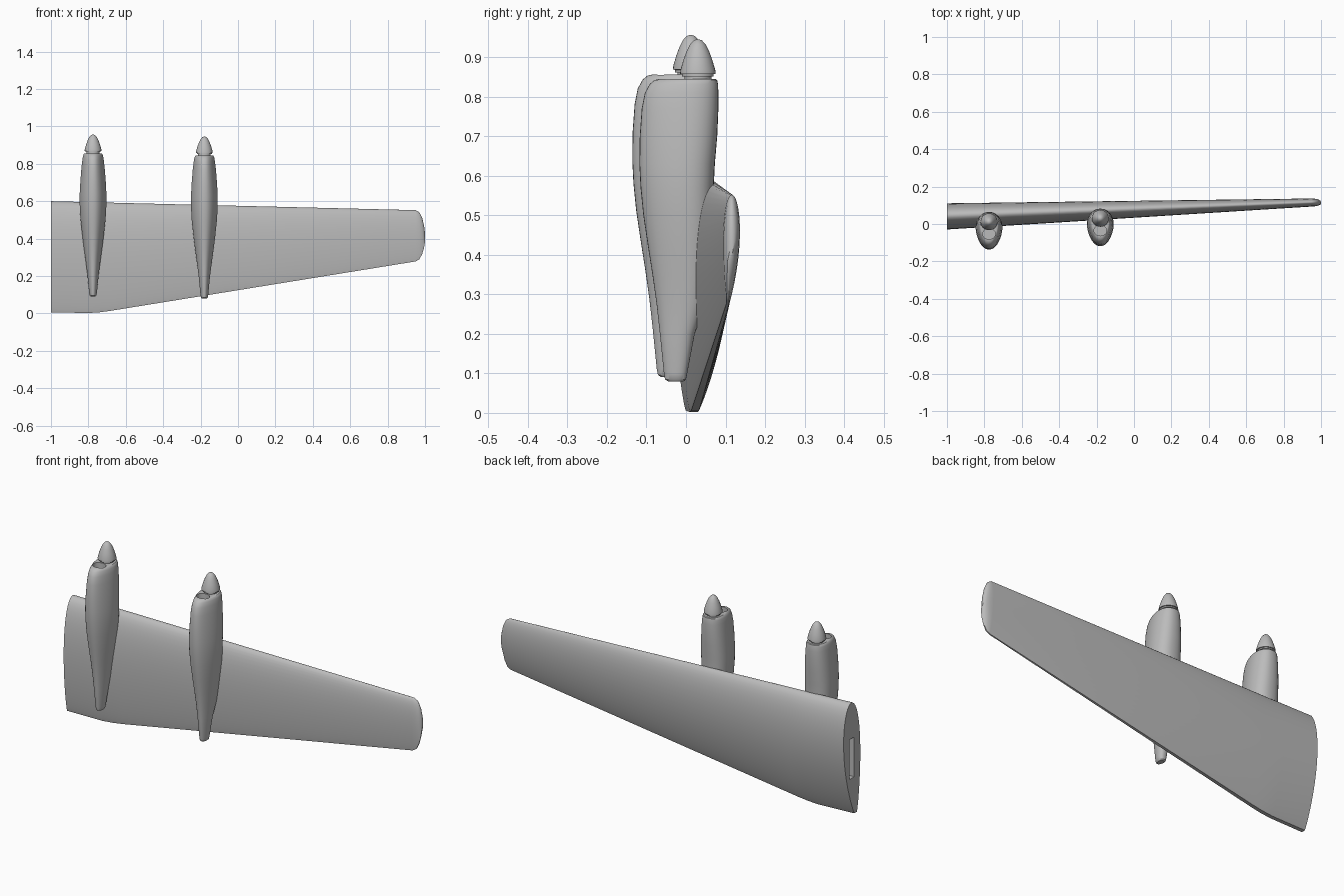
import bpy, bmesh, math
from mathutils import Vector

cube = bpy.data.objects.get("Cube")
if cube:
    bpy.data.objects.remove(cube, do_unlink=True)

# One plain grey for everything
grey = bpy.data.materials.new("plain_grey")
grey.use_nodes = True
colour = (0.5, 0.5, 0.5, 1)
grey.diffuse_color = colour
grey.node_tree.nodes["Principled BSDF"].inputs["Base Color"].default_value = colour


def lerp(a, b, t):
    return a + (b - a) * t


def loft(name, rings):
    """Skin a row of closed rings and cap both ends."""
    bm = bmesh.new()
    rows = [[bm.verts.new(p) for p in ring] for ring in rings]
    n = len(rows[0])
    for a, b in zip(rows, rows[1:]):
        for i in range(n):
            j = (i + 1) % n
            bm.faces.new((a[i], a[j], b[j], b[i]))
    bm.faces.new(rows[0])
    bm.faces.new(rows[-1])
    bmesh.ops.recalc_face_normals(bm, faces=bm.faces)
    mesh = bpy.data.meshes.new(name)
    bm.to_mesh(mesh)
    bm.free()
    mesh.materials.append(grey)
    obj = bpy.data.objects.new(name, mesh)
    bpy.context.collection.objects.link(obj)
    return obj


def activate(obj):
    bpy.ops.object.select_all(action='DESELECT')
    obj.select_set(True)
    bpy.context.view_layer.objects.active = obj


def smooth(obj, angle=35):
    activate(obj)
    bpy.ops.object.shade_smooth_by_angle(angle=math.radians(angle))


def cut(obj, cutter):
    mod = obj.modifiers.new("cut", 'BOOLEAN')
    mod.operation = 'DIFFERENCE'
    mod.solver = 'EXACT'
    mod.object = cutter
    activate(obj)
    bpy.ops.object.modifier_apply(modifier=mod.name)
    bpy.data.objects.remove(cutter, do_unlink=True)


def ellipse(cx, cy, z, rx, ry, n=32):
    return [Vector((cx + rx * math.cos(math.tau * i / n),
                    cy + ry * math.sin(math.tau * i / n), z)) for i in range(n)]


# Wing: airfoil sections along x, chord along z
def wing_section(x, z_trail, z_lead, thin=1.0, n=24):
    f = min((x + 1) / 1.95, 1)
    half = lerp(0.068, 0.021, f) * thin
    lead_y, trail_y = lerp(0.045, 0.116, f), lerp(0.01, 0.106, f)
    camber = lerp(0.04, 0.012, f)
    front, back = [], []
    for i in range(n + 1):
        t = (1 - math.cos(math.pi * i / n)) / 2
        h = half * (math.sqrt(t) * (1 - t) ** 0.9 / 0.42 + 0.16 * t)
        y = lerp(lead_y, trail_y, t) + camber * t * (1 - t)
        z = lerp(z_lead, z_trail, t)
        front.append(Vector((x, y - h, z)))
        back.append(Vector((x, y + h, z)))
    return back + front[:0:-1]


stations = [(-1, 0.006, 0.6), (-0.8, 0.002, 0.595), (-0.74, 0.006, 0.593),
            (-0.68, 0.014, 0.592), (0.95, 0.278, 0.552)]
tip = [(0.97, 0.29, 0.54, 0.92), (0.985, 0.318, 0.51, 0.75),
       (0.995, 0.352, 0.468, 0.5), (1, 0.385, 0.43, 0.2)]
wing = loft("wing", [wing_section(*s) for s in stations + tip])

# Spar socket in the root end
slot = []
for x, y, w in ((-1.1, 0.038, 0.02), (-0.4, 0.066, 0.018)):
    slot.append([Vector((x, y + sy * w, z)) for sy, z in
                 ((-1, 0.2), (1, 0.2), (1, 0.41), (-1, 0.41))])
cut(wing, loft("socket_cutter", slot))
smooth(wing)

# Nacelle stations: height, half width, front y, back y
NACELLE = [
    (0.08, 0.014, -0.046, -0.006), (0.085, 0.019, -0.053, 0.0),
    (0.1, 0.022, -0.056, 0.003), (0.2, 0.032, -0.066, 0.022),
    (0.28, 0.043, -0.075, 0.05), (0.35, 0.053, -0.085, 0.06),
    (0.42, 0.062, -0.096, 0.066), (0.5, 0.071, -0.108, 0.07),
    (0.57, 0.075, -0.115, 0.07), (0.63, 0.075, -0.118, 0.073),
    (0.7, 0.071, -0.117, 0.079), (0.77, 0.065, -0.112, 0.082),
    (0.81, 0.06, -0.104, 0.082), (0.832, 0.056, -0.092, 0.081),
    (0.842, 0.052, -0.08, 0.079), (0.845, 0.048, -0.068, 0.075)]


def nacelle_ring(cx, dy, dz, z, w, y0, y1, n=40):
    ring = []
    for i in range(n):
        a = math.tau * i / n
        c, s = math.cos(a), math.sin(a)
        wide = math.copysign(abs(c) ** 0.85, c) * (0.93 + 0.2 * s)
        ring.append(Vector((cx + w * wide,
                            (y0 + y1) / 2 + s * (y1 - y0) / 2 + dy, z + dz)))
    return ring


# Spinner outline: radius, height
SPINNER = [(0.034, 0.835), (0.034, 0.851), (0.04, 0.851), (0.04, 0.857),
           (0.045, 0.858), (0.044, 0.868), (0.037, 0.892), (0.029, 0.914),
           (0.02, 0.932), (0.011, 0.942), (0.004, 0.945)]


def engine(side, cx, dy, dz):
    body = loft(side + "_nacelle",
                [nacelle_ring(cx, dy, dz, *s) for s in NACELLE])
    # Chin air intake
    scoop = [ellipse(cx, -0.035 + dy, z + dz, 0.034, 0.028) for z in (0.8, 0.9)]
    cut(body, loft("intake_cutter", scoop))
    smooth(body)
    smooth(loft(side + "_spinner",
                [ellipse(cx, 0.03 + dy, z + dz, r, r) for r, z in SPINNER]))


engine("inboard", -0.775, -0.018, 0.011)
engine("outboard", -0.18, 0, 0)
